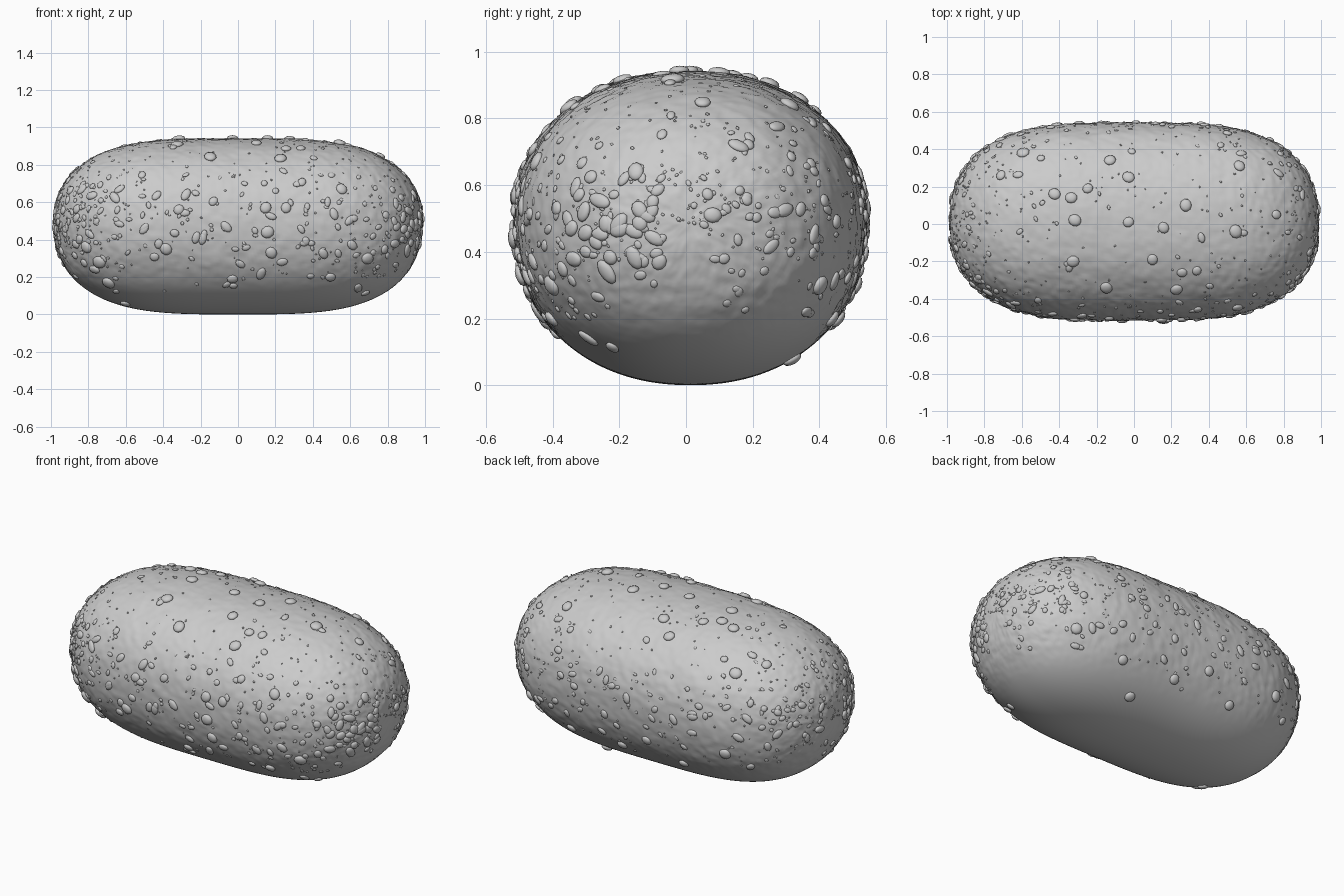
import bpy, bmesh, math, random
from mathutils import Matrix, Vector, noise

random.seed(7)
if "Cube" in bpy.data.objects:
    bpy.data.objects.remove(bpy.data.objects["Cube"])

LENGTH, WIDTH, UP, DOWN = 0.988, 0.53, 0.452, 0.49
END_POWER, TAPER_POWER, ROUND_POWER = 3.5, 2.2, 2.15
CENTRE = Vector((0, 0.013, 0.49))

grey = bpy.data.materials.new("Stone grey")
grey.use_nodes = True
grey.diffuse_color = (0.6, 0.6, 0.6, 1)
grey.node_tree.nodes["Principled BSDF"].inputs["Base Color"].default_value = (0.6, 0.6, 0.6, 1)


def signed_power(value, power):
    return math.copysign(abs(value) ** power, value)


def girth(x):
    return max(0, 1 - abs(x) ** END_POWER) ** (1 / TAPER_POWER)


def surface(x, phi):
    """Point on the rounded body; x runs -1 to 1, phi turns from back over top to front."""
    r = girth(x)
    y = signed_power(math.cos(phi), 2 / ROUND_POWER)
    z = signed_power(math.sin(phi), 2 / ROUND_POWER)
    return CENTRE + Vector((x * LENGTH, y * r * WIDTH, z * r * (UP if z > 0 else DOWN)))


def outward(p):
    """Gradient of the implicit body shape."""
    q = p - CENTRE
    h = UP if q.z > 0 else DOWN
    y, z = q.y / WIDTH, q.z / h
    x = q.x / LENGTH
    r = max(1e-4, (abs(y) ** ROUND_POWER + abs(z) ** ROUND_POWER) ** (1 / ROUND_POWER))
    pull = TAPER_POWER * r ** (TAPER_POWER - ROUND_POWER)
    return Vector((END_POWER * signed_power(x, END_POWER - 1) / LENGTH,
                   pull * signed_power(y, ROUND_POWER - 1) / WIDTH,
                   pull * signed_power(z, ROUND_POWER - 1) / h)).normalized()


def roughened(p):
    """Slightly uneven skin that fades to a smooth underside."""
    mask = min(1, max(0, (p.z - 0.12) / 0.15))
    bump = 0.004 * noise.noise(p * 7) + 0.0035 * noise.noise(p * 28) + 0.002 * noise.noise(p * 60)
    return p + outward(p) * bump * mask


def finish(bm, name):
    mesh = bpy.data.meshes.new(name)
    bmesh.ops.recalc_face_normals(bm, faces=bm.faces)
    bm.to_mesh(mesh)
    bm.free()
    for face in mesh.polygons:
        face.use_smooth = True
    mesh.materials.append(grey)
    obj = bpy.data.objects.new(name, mesh)
    bpy.context.collection.objects.link(obj)
    return obj


# Main body: rings along the length, closed with a point at each end
RINGS, SIDES = 200, 220
bm = bmesh.new()
rings = []
for i in range(1, RINGS):
    x = -math.cos(math.pi * i / RINGS)
    rings.append([bm.verts.new(roughened(surface(x, math.tau * j / SIDES))) for j in range(SIDES)])
tips = [bm.verts.new(surface(x, 0)) for x in (-1, 1)]
for j in range(SIDES):
    k = (j + 1) % SIDES
    for a, b in zip(rings, rings[1:]):
        bm.faces.new((a[j], a[k], b[k], b[j]))
    bm.faces.new((tips[0], rings[0][k], rings[0][j]))
    bm.faces.new((tips[1], rings[-1][j], rings[-1][k]))
finish(bm, "body")


# Pebbles: flattened lumps seated on the skin
def pebble(bm, p, size, stretch=1.0, height=0.5, detail=2):
    n = outward(p)
    frame = n.to_track_quat('Z', 'Y').to_matrix().to_4x4()
    spin = Matrix.Rotation(random.uniform(0, math.tau), 4, 'Z')
    shape = Matrix.Diagonal((size * stretch, size, size * height, 1))
    bmesh.ops.create_icosphere(bm, subdivisions=detail, radius=1,
                               matrix=Matrix.Translation(p + n * size * 0.1) @ frame @ spin @ shape)


def on_side(x, z, back=False):
    h = UP if z > CENTRE.z else DOWN
    s = max(-1, min(1, (z - CENTRE.z) / (girth(x) * h)))
    phi = math.asin(signed_power(s, ROUND_POWER / 2))
    return surface(x, phi if back else math.pi - phi)


def on_top(x, y):
    c = max(-1, min(1, (y - CENTRE.y) / (girth(x) * WIDTH)))
    return surface(x, math.acos(signed_power(c, ROUND_POWER / 2)))


def on_end(y, z, side):
    h = UP if z > CENTRE.z else DOWN
    v, w = (y - CENTRE.y) / WIDTH, (z - CENTRE.z) / h
    r = min(1, (abs(v) ** ROUND_POWER + abs(w) ** ROUND_POWER) ** (1 / ROUND_POWER))
    x = (1 - r ** TAPER_POWER) ** (1 / END_POWER)
    return CENTRE + Vector((side * x * LENGTH, y - CENTRE.y, z - CENTRE.z))


bm = bmesh.new()
for x, z in [(.15, .57), (.16, .44), (-.39, .35), (-.03, .19), (.5, .2), (-.32, .56), (.18, .33),
             (.26, .57), (.7, .3), (-.82, .36), (-.75, .28), (-.7, .17), (-.61, .06), (.56, .67)]:
    pebble(bm, on_side(x, z), random.uniform(.026, .036), 1.1)
for x, y in [(-.72, .26), (-.43, .16), (-.13, .34), (.77, .05), (-.03, .25), (-.03, .01), (.16, -.02),
             (-.32, .02), (-.25, .19), (.57, .31), (.28, .1), (.55, -.04), (.1, -.19), (.26, -.26),
             (.34, -.25), (-.33, -.2), (-.15, -.34), (.23, -.35), (-.34, .14), (-.6, .38)]:
    pebble(bm, on_top(x, y), random.uniform(.024, .034), 1.1)
for y, z in [(-.08, .37), (-.1, .55), (.08, .51), (-.15, .64), (-.22, .115), (-.3, .4), (-.32, .57)]:
    pebble(bm, on_end(y, z, 1), random.uniform(.018, .026), 1.2)
for x, z in [(-.3, .19), (-.1, .3), (.3, .08), (.45, .2), (.75, .3), (-.6, .34), (.1, .2)]:
    pebble(bm, on_side(x, z, True), random.uniform(.028, .034))
finish(bm, "large_pebbles")

# Small flakes: dense on the front, thinner over the back, ends and top
bm = bmesh.new()
for count, middle, spread, biggest in [(260, 183, 24, .024), (150, 8, 22, .022), (45, 90, 40, .02)]:
    for _ in range(count):
        x = math.sin(random.uniform(-1.45, 1.45))
        p = surface(x, math.radians(random.gauss(middle, spread)))
        if p.z > 0.12:
            size = .008 + (biggest - .008) * random.random() ** 1.6
            pebble(bm, p, size, random.uniform(1, 1.8), .5)
for _ in range(90):
    side = random.choice((-1, 1))
    p = on_end(random.uniform(-.4, .4), random.uniform(.2, .8), side)
    pebble(bm, p, random.uniform(.006, .016), random.uniform(1, 1.5), .45)
finish(bm, "small_flakes")

# Grit: tiny grains, mostly toward the two ends
bm = bmesh.new()
for _ in range(700):
    x = random.choice((-1, 1)) * (1 - random.random() ** 2)
    p = surface(x, math.radians(random.uniform(-35, 215)))
    pebble(bm, p, random.uniform(.003, .006), 1.3, .6, 1)
finish(bm, "grit")
